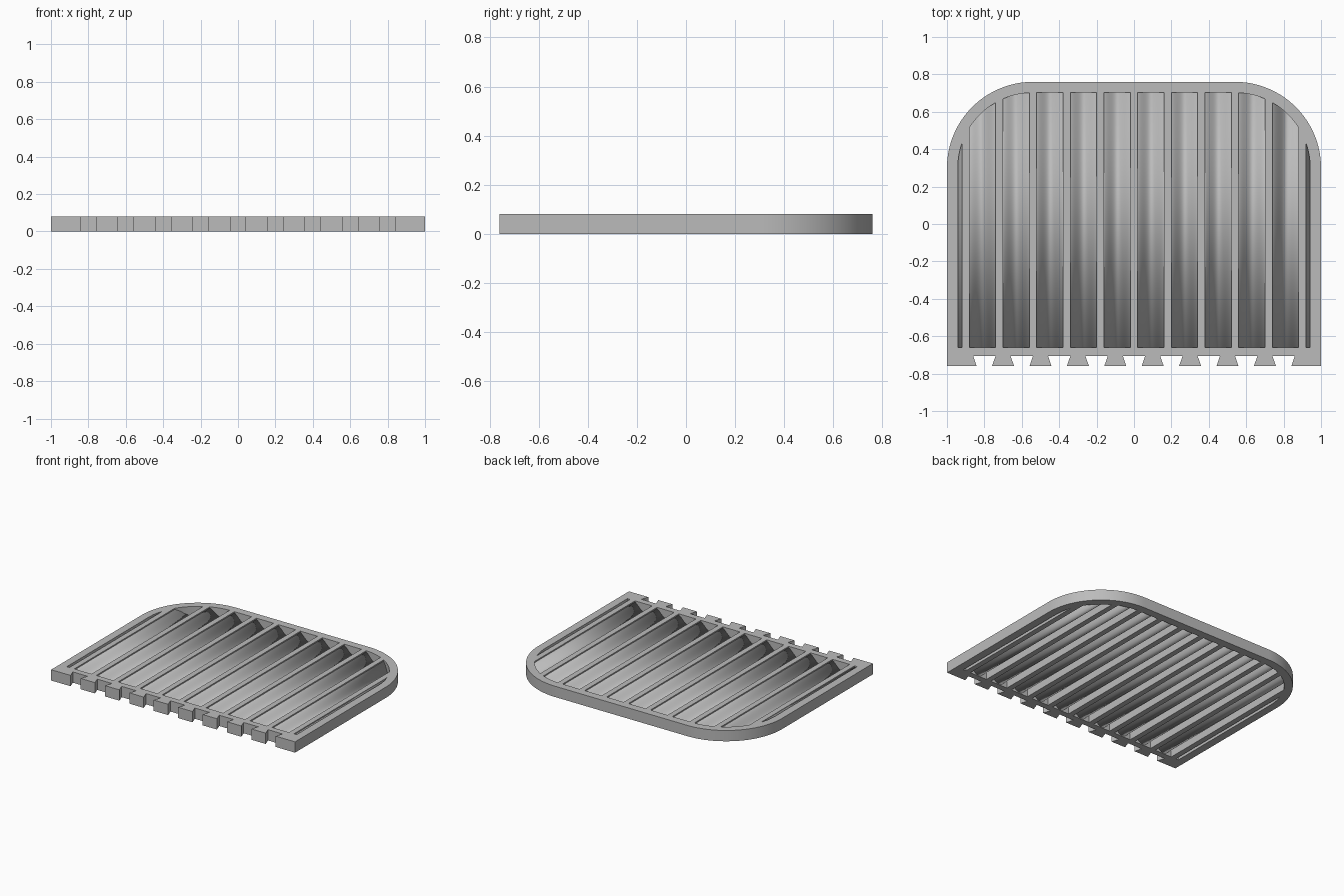
import bpy
import bmesh
import math

cube = bpy.data.objects.get("Cube")
if cube:
    bpy.data.objects.remove(cube, do_unlink=True)

HEIGHT = 0.08
BACK, FRONT, NECK = 0.76, -0.76, -0.705   # outer edge, joint tips, joint roots
RADIUS, RIM = 0.46, 0.058
CX, CY = 1 - RADIUS, BACK - RADIUS        # centre of the rounded corner
PITCH, RIB = 0.18, 0.04
SLOT_FRONT = -0.66

grey = bpy.data.materials.new("plain_grey")
grey.use_nodes = True
grey.diffuse_color = (0.5, 0.5, 0.5, 1)
grey.node_tree.nodes["Principled BSDF"].inputs["Base Color"].default_value = (0.5, 0.5, 0.5, 1)


def back_edge(x, inset):
    """Height in y of the rounded back edge, moved inward by inset."""
    r = RADIUS - inset
    dx = min(max(abs(x) - CX, 0), r)
    return CY + math.sqrt(r * r - dx * dx)


def add_loop(curve, points):
    spline = curve.splines.new("POLY")
    spline.points.add(len(points) - 1)
    for p, (x, y) in zip(spline.points, points):
        p.co = (x, y, 0, 1)
    spline.use_cyclic_u = True


def smooth(obj):
    bpy.ops.object.select_all(action="DESELECT")
    obj.select_set(True)
    bpy.context.view_layer.objects.active = obj
    bpy.ops.object.shade_smooth_by_angle(angle=math.radians(30))


# Outline: rounded back corners, dovetail joints along the front
arc = [(CX + RADIUS * math.cos(a), CY + RADIUS * math.sin(a))
       for a in (math.pi / 2 * i / 32 for i in range(33))]
outline = arc + [(-x, y) for x, y in reversed(arc)] + [(-1, FRONT)]
for i in range(9):
    gap = -0.8 + 0.2 * i
    outline += [(gap - 0.041, FRONT), (gap - 0.06, NECK),
                (gap + 0.06, NECK), (gap + 0.041, FRONT)]
outline.append((1, FRONT))

curve = bpy.data.curves.new("frame_profile", "CURVE")
curve.dimensions = "2D"
curve.fill_mode = "BOTH"
curve.extrude = HEIGHT / 2
add_loop(curve, outline)

# Slots between the ribs, cut off by the rim
limit = 1 - RIM
for i in range(-6, 6):
    a = max(i * PITCH + RIB / 2, -limit)
    b = min((i + 1) * PITCH - RIB / 2, limit)
    xs = [a + (b - a) * k / 12 for k in range(13)]
    add_loop(curve, [(a, SLOT_FRONT), (b, SLOT_FRONT)]
             + [(x, back_edge(x, RIM)) for x in reversed(xs)])

source = bpy.data.objects.new("frame_profile", curve)
bpy.context.collection.objects.link(source)
bpy.context.view_layer.update()
evaluated = source.evaluated_get(bpy.context.evaluated_depsgraph_get())
mesh = bpy.data.meshes.new_from_object(evaluated)
bpy.data.objects.remove(source, do_unlink=True)
bm = bmesh.new()
bm.from_mesh(mesh)
bmesh.ops.remove_doubles(bm, verts=bm.verts, dist=0.00001)
bmesh.ops.recalc_face_normals(bm, faces=bm.faces)
bm.to_mesh(mesh)
bm.free()
frame = bpy.data.objects.new("ribbed_frame", mesh)
bpy.context.collection.objects.link(frame)
frame.location.z = HEIGHT / 2
mesh.materials.clear()
mesh.materials.append(grey)
smooth(frame)

# Corrugated sheet held in the frame: crests at the ribs, troughs in the slots
bm = bmesh.new()
half, steps = 0.96, 256
previous = None
for i in range(steps + 1):
    x = -half + 2 * half * i / steps
    z = HEIGHT / 2 + 0.03 * math.cos(2 * math.pi * x / PITCH)
    pair = [bm.verts.new((x, SLOT_FRONT - 0.015, z)),
            bm.verts.new((x, back_edge(x, RIM - 0.02), z))]
    if previous:
        bm.faces.new((previous[0], pair[0], pair[1], previous[1]))
    previous = pair
mesh = bpy.data.meshes.new("corrugated_sheet")
bm.to_mesh(mesh)
bm.free()
sheet = bpy.data.objects.new("corrugated_sheet", mesh)
bpy.context.collection.objects.link(sheet)
mesh.materials.append(grey)
smooth(sheet)
solid = sheet.modifiers.new("thickness", "SOLIDIFY")
solid.thickness = 0.014
solid.offset = 0
